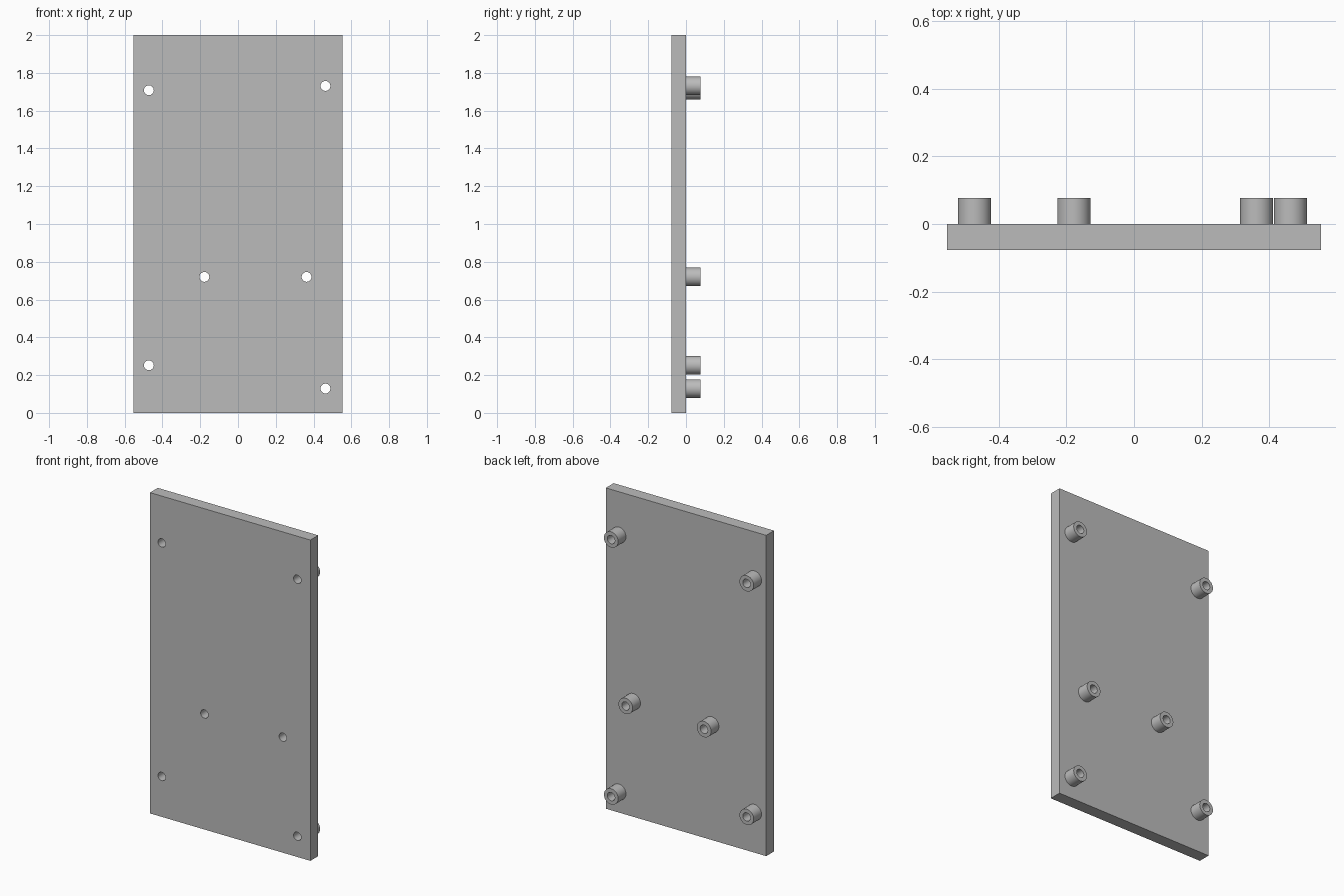
import bpy
import bmesh
import math
from mathutils import Matrix

if "Cube" in bpy.data.objects:
    bpy.data.objects.remove(bpy.data.objects["Cube"])

WIDTH, HEIGHT, THICK = 1.106, 2.0, 0.077
BOSS_R, HOLE_R, SIDES = 0.049, 0.026, 48

# Mounting points as (x, z)
MOUNTS = {
    "upper_right": (-0.472, 1.708), "upper_left": (0.463, 1.731),
    "middle_right": (-0.178, 0.72), "middle_left": (0.363, 0.72),
    "lower_right": (-0.472, 0.252), "lower_left": (0.463, 0.129),
}

grey = bpy.data.materials.new("plain grey")
grey.use_nodes = True
colour = (0.5, 0.5, 0.5, 1)
grey.diffuse_color = colour
grey.node_tree.nodes["Principled BSDF"].inputs["Base Color"].default_value = colour


def make_object(name, bm):
    bmesh.ops.recalc_face_normals(bm, faces=bm.faces)
    mesh = bpy.data.meshes.new(name)
    bm.to_mesh(mesh)
    bm.free()
    mesh.materials.append(grey)
    obj = bpy.data.objects.new(name, mesh)
    bpy.context.collection.objects.link(obj)
    return obj


def smooth(obj):
    bpy.ops.object.select_all(action="DESELECT")
    obj.select_set(True)
    bpy.context.view_layer.objects.active = obj
    bpy.ops.object.shade_smooth_by_angle(angle=math.radians(30))


# Flat upright panel
bm = bmesh.new()
bmesh.ops.create_cube(bm, size=1, matrix=Matrix.Translation((0, -THICK / 2, HEIGHT / 2))
                      @ Matrix.Diagonal((WIDTH, THICK, HEIGHT, 1)))
panel = make_object("panel", bm)

# Screw holes through the panel
bm = bmesh.new()
for x, z in MOUNTS.values():
    bmesh.ops.create_cone(bm, cap_ends=True, segments=SIDES, radius1=HOLE_R, radius2=HOLE_R,
                          depth=THICK * 4, matrix=Matrix.Translation((x, 0, z))
                          @ Matrix.Rotation(math.pi / 2, 4, "X"))
cutter = make_object("hole_cutter", bm)
cut = panel.modifiers.new("screw_holes", "BOOLEAN")
cut.operation = "DIFFERENCE"
cut.solver = "EXACT"
cut.object = cutter
bpy.context.view_layer.objects.active = panel
bpy.ops.object.modifier_apply(modifier=cut.name)
bpy.data.objects.remove(cutter)
smooth(panel)

# Hollow standoffs on the back, spun from a rectangular profile
for place, (x, z) in MOUNTS.items():
    bm = bmesh.new()
    corners = [bm.verts.new((r, y, 0)) for r, y in
               ((HOLE_R, 0), (BOSS_R, 0), (BOSS_R, THICK), (HOLE_R, THICK))]
    edges = [bm.edges.new((corners[i], corners[(i + 1) % 4])) for i in range(4)]
    bmesh.ops.spin(bm, geom=corners + edges, axis=(0, 1, 0), cent=(0, 0, 0),
                   angle=math.tau, steps=SIDES)
    bmesh.ops.remove_doubles(bm, verts=bm.verts, dist=0.0001)
    standoff = make_object(place + "_standoff", bm)
    standoff.location = (x, 0, z)
    smooth(standoff)
